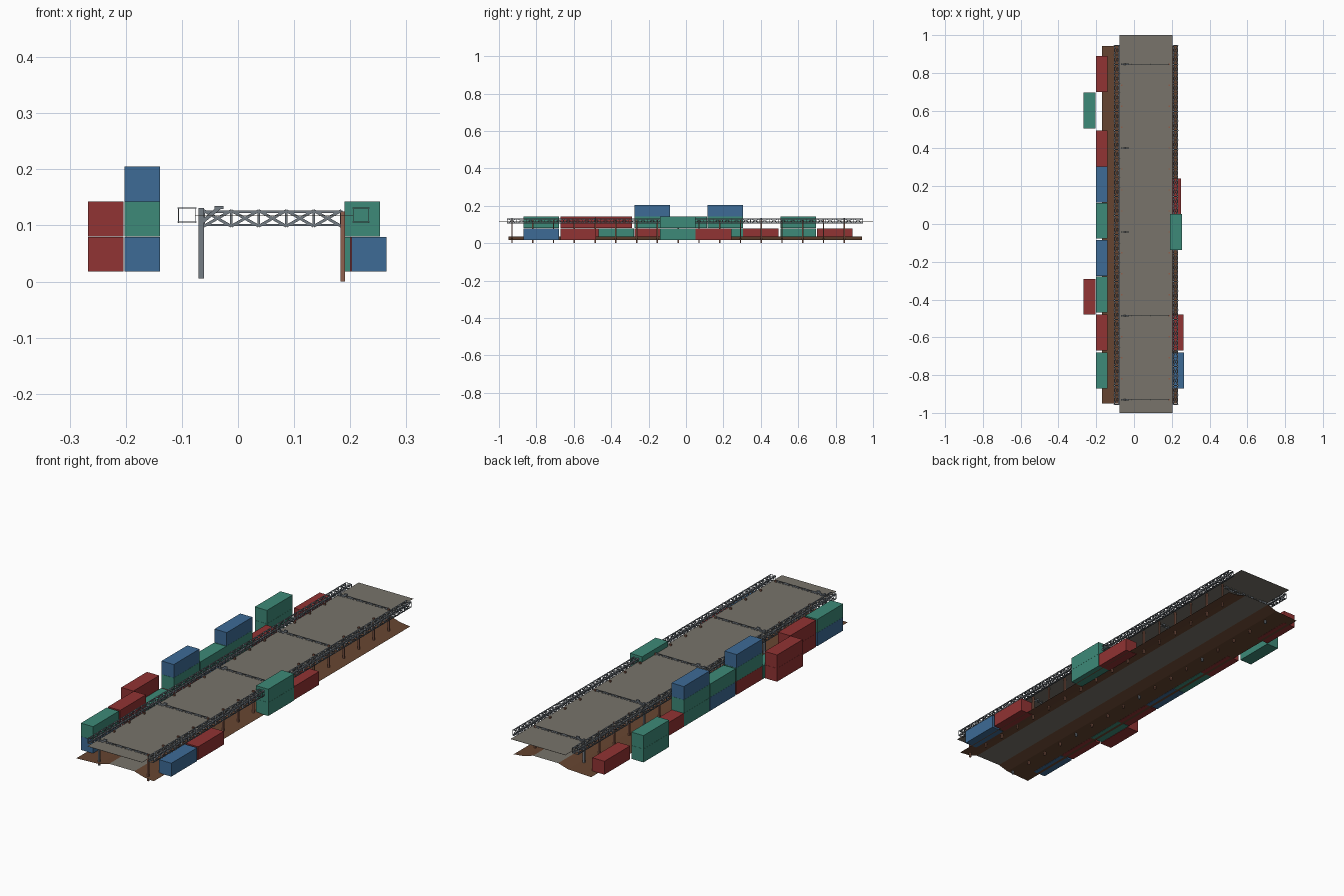
import bpy, bmesh
from mathutils import Vector, Matrix

if "Cube" in bpy.data.objects:
    bpy.data.objects.remove(bpy.data.objects["Cube"])


def material(name, r, g, b):
    lin = [c / 12.92 if c < 0.04045 else ((c + 0.055) / 1.055) ** 2.4 for c in (r, g, b)]
    m = bpy.data.materials.new(name)
    m.diffuse_color = (*lin, 1)
    m.use_nodes = True
    m.node_tree.nodes["Principled BSDF"].inputs["Base Color"].default_value = m.diffuse_color
    return m


RED = material("container red", 0.57, 0.20, 0.20)
GREEN = material("container green", 0.24, 0.54, 0.47)
BLUE = material("container blue", 0.24, 0.42, 0.59)
STEEL = material("steel grey", 0.46, 0.49, 0.52)
CONCRETE = material("concrete", 0.47, 0.455, 0.42)
EARTH = material("brown earth", 0.40, 0.27, 0.19)
RUST = material("rusty post", 0.56, 0.38, 0.31)


def finish(name, bm, mat):
    me = bpy.data.meshes.new(name)
    bm.to_mesh(me)
    bm.free()
    me.materials.append(mat)
    ob = bpy.data.objects.new(name, me)
    bpy.context.collection.objects.link(ob)
    return ob


def add_box(bm, lo, hi):
    lo, hi = Vector(lo), Vector(hi)
    bmesh.ops.create_cube(bm, size=1, matrix=Matrix.Translation((lo + hi) / 2)
                          @ Matrix.Diagonal((*(hi - lo), 1)))


def box(name, lo, hi, mat):
    bm = bmesh.new()
    add_box(bm, lo, hi)
    return finish(name, bm, mat)


def bar(bm, p, q, normal, width, thick=0.0012):
    """Flat bar from p to q lying in the plane with this normal."""
    p, q, n = Vector(p), Vector(q), Vector(normal)
    d = q - p
    u = d.normalized()
    s = n.cross(u)
    rot = Matrix((u, s, n)).transposed().to_4x4()
    bmesh.ops.create_cube(bm, size=1, matrix=Matrix.Translation((p + q) / 2) @ rot
                          @ Matrix.Diagonal((d.length, width, thick, 1)))


def lattice(bm, a, along, across, bays, chord, web):
    """Flat cross-braced truss panel with two chords."""
    a, along, across = Vector(a), Vector(along), Vector(across)
    n = along.cross(across).normalized()
    inset = across.normalized() * chord / 2
    bar(bm, a + inset, a + along + inset, n, chord)
    bar(bm, a + across - inset, a + along + across - inset, n, chord)
    step = along / bays
    for i in range(bays):
        s = a + step * i
        bar(bm, s, s + step + across, n, web)
        bar(bm, s + across, s + step, n, web)
        bar(bm, s, s + across, n, web)
    bar(bm, a + along, a + along + across, n, web)


def sheet(name, profile, y0, y1, mat):
    """Thin sheet: an x-z profile swept along y."""
    bm = bmesh.new()
    rows = [[bm.verts.new((x, y, z)) for x, z in profile] for y in (y0, y1)]
    for i in range(len(profile) - 1):
        bm.faces.new((rows[0][i], rows[0][i + 1], rows[1][i + 1], rows[1][i]))
    return finish(name, bm, mat)


# Ground: earth banks on both sides of a raised concrete bed
sheet("left_bank", [(-0.17, 0.017), (-0.05, 0.022), (0.0, 0.037)], -0.95, 0.942, EARTH)
sheet("right_bank", [(0.13, 0.037), (0.18, 0.022), (0.23, 0.017)], -0.95, 0.942, EARTH)
sheet("track_bed", [(0.0, 0.037), (0.13, 0.037)], -0.95, 0.942, CONCRETE)

# Roof deck
box("roof_deck", (-0.077, -1, 0.1165), (0.205, 1, 0.1175), CONCRETE)

# Side trusses: four lattice panels each
Y0, LEN, BAYS = -0.955, 1.9, 38
for name, x0, x1 in (("left_truss", -0.106, -0.076), ("right_truss", 0.206, 0.233)):
    bm = bmesh.new()
    for z in (0.106, 0.131):
        lattice(bm, (x0, Y0, z), (0, LEN, 0), (x1 - x0, 0, 0), BAYS, 0.005, 0.004)
    for x in (x0, x1):
        lattice(bm, (x, Y0, 0.106), (0, LEN, 0), (0, 0, 0.025), BAYS, 0.004, 0.003)
    finish(name, bm, STEEL)

# Cross beams with a small angled bracket at the left end
beams = [-0.93 + 0.444 * i for i in range(5)]
for i, y in enumerate(beams):
    bm = bmesh.new()
    lattice(bm, (-0.061, y, 0.0985), (0.245, 0, 0), (0, 0, 0.028), 5, 0.004, 0.005)
    finish(f"cross_beam_{i}", bm, STEEL)
    bm = bmesh.new()
    bar(bm, (-0.063, y, 0.107), (-0.033, y, 0.132), (0, 1, 0), 0.007, 0.007)
    bar(bm, (-0.042, y, 0.132), (-0.026, y, 0.132), (0, 1, 0), 0.006, 0.007)
    finish(f"bracket_{i}", bm, STEEL)

# Posts: steel at the left end of each beam, rusty elsewhere
left, rusty = bmesh.new(), bmesh.new()
H = 0.0035
for k in range(17):
    y = -0.93 + 0.111 * k
    add_box(rusty, (0.183, y - H, 0), (0.191, y + H, 0.125))
    if k % 4 == 0:
        add_box(left, (-0.07, y - H, 0.005), (-0.061, y + H, 0.131))
    else:
        add_box(rusty, (-0.07, y - H, 0.005), (-0.062, y + H, 0.125))
finish("left_posts", left, STEEL)
finish("rusty_posts", rusty, RUST)

# Container stacks: left edge x, centre y, colours from the bottom up
stacks = [
    (-0.202, 0.795, (RED,)),
    (-0.267, 0.60, (GREEN, GREEN)),
    (-0.202, 0.40, (RED,)),
    (-0.202, 0.21, (GREEN, GREEN, BLUE)),
    (-0.202, 0.017, (BLUE, GREEN)),
    (-0.202, -0.18, (RED, GREEN, BLUE)),
    (-0.202, -0.373, (GREEN,)),
    (-0.267, -0.385, (RED, RED)),
    (-0.202, -0.575, (RED, RED)),
    (-0.202, -0.775, (BLUE, GREEN)),
    (0.187, 0.147, (RED,)),
    (0.190, -0.043, (GREEN, GREEN)),
    (0.200, -0.575, (RED,)),
    (0.202, -0.775, (BLUE,)),
]
for i, (x, y, colours) in enumerate(stacks):
    for level, mat in enumerate(colours):
        z = 0.0175 + 0.0627 * level
        box(f"container_{i}_{level}", (x, y - 0.095, z), (x + 0.063, y + 0.095, z + 0.0622), mat)
